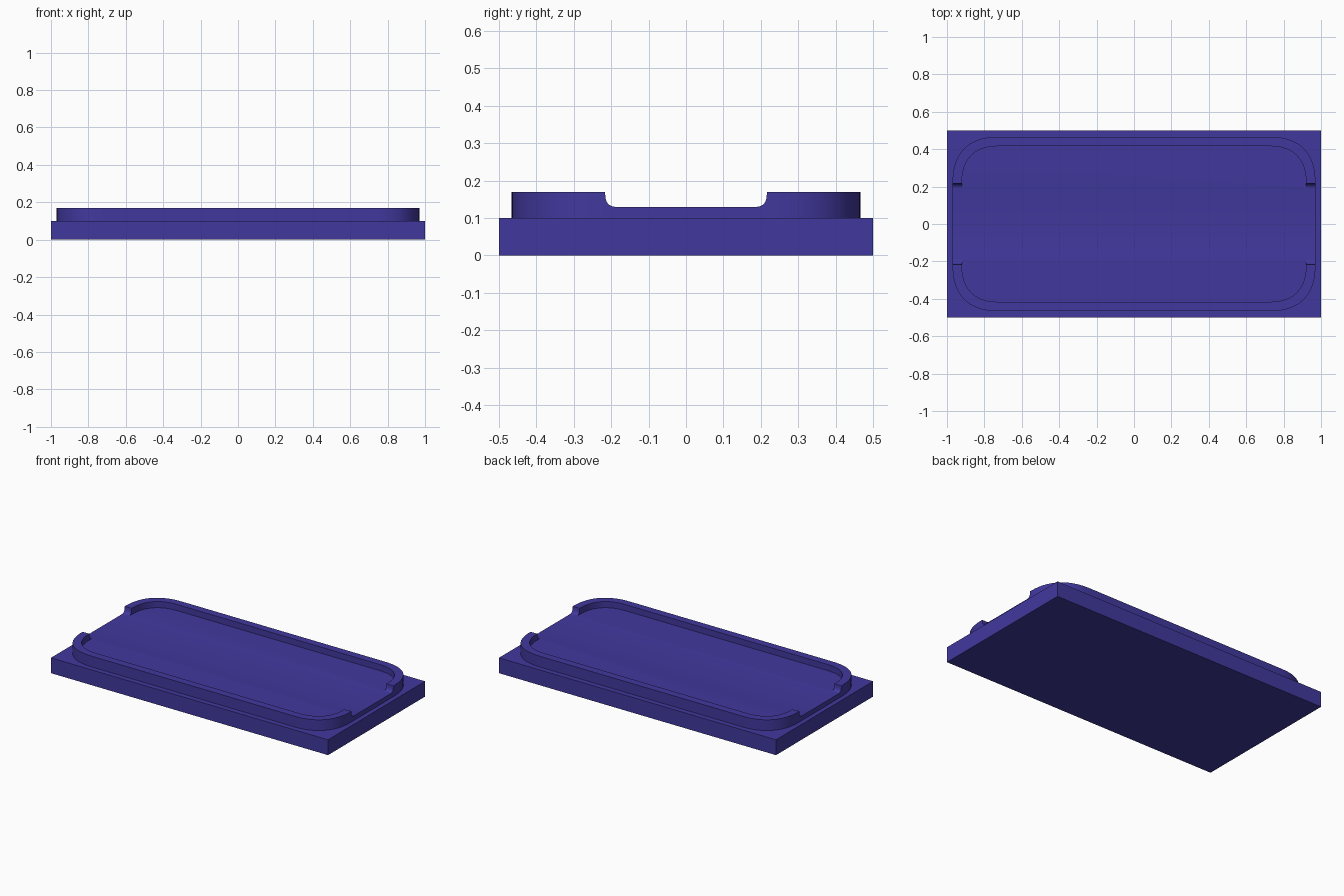
import bpy, bmesh
from math import sin, cos, pi

if "Cube" in bpy.data.objects:
    bpy.data.objects.remove(bpy.data.objects["Cube"])

BASE_Z, FLOOR_Z, RIM_Z = 0.10, 0.13, 0.17
X_OUT, X_IN = 0.97, 0.92          # rim outer / inner half length
Y_OUT = 0.466                     # rim outer half width
Y_ARC = 0.217                     # corner curves start at the finger notch
R_OUT = Y_OUT - Y_ARC
R_IN = R_OUT - (X_OUT - X_IN)
X_ARC = X_OUT - R_OUT
FILLET = 0.025
SQUARE = 2 / 2.4                  # corners are slightly squarer than a circle

mat = bpy.data.materials.new("indigo")
mat.diffuse_color = (0.053, 0.040, 0.34, 1)
mat.use_nodes = True
mat.node_tree.nodes["Principled BSDF"].inputs["Base Color"].default_value = mat.diffuse_color

# Flat rectangular base
bpy.ops.mesh.primitive_cube_add(size=1, location=(0, 0, BASE_Z / 2))
base = bpy.context.object
base.name = "base_plate"
base.scale = (2, 1, BASE_Z)
bpy.ops.object.transform_apply(location=True, rotation=False, scale=True)
base.data.materials.append(mat)


def half_stations():
    """(outer xy, inner xy, top z) along one half of the rim, notch to notch."""
    right = []
    for i in range(7):            # concave fillet at the notch end
        a = pi / 2 * i / 6
        y = Y_ARC - 0.002 - FILLET + FILLET * sin(a)
        right.append(((X_OUT, y), (X_IN, y), FLOOR_Z + FILLET * (1 - cos(a))))
    for i in range(21):           # rounded corner
        a = pi / 2 * i / 20
        c, s = max(cos(a), 0) ** SQUARE, max(sin(a), 0) ** SQUARE
        right.append(((X_ARC + R_OUT * c, Y_ARC + R_OUT * s),
                      (X_ARC + R_IN * c, Y_ARC + R_IN * s), RIM_Z))
    left = [((-o[0], o[1]), (-n[0], n[1]), z) for o, n, z in reversed(right)]
    return right + left


# Tray: notched rim, floor and outer skirt in one mesh
bm = bmesh.new()
floor, skirt = [], []
for s in (1, -1):
    rows = []
    for o, n, z in half_stations():
        pts = [(*o, FLOOR_Z), (*o, z), (*n, z), (*n, FLOOR_Z)]
        rows.append([bm.verts.new((s * x, s * y, h)) for x, y, h in pts])
    for p, q in zip(rows, rows[1:]):
        for k in range(3):
            bm.faces.new((p[k], q[k], q[k + 1], p[k + 1]))
    floor += [rows[0][0]] + [r[3] for r in rows] + [rows[-1][0]]
    skirt += [r[0] for r in rows]
bm.faces.new(floor)
low = [bm.verts.new((v.co.x, v.co.y, BASE_Z)) for v in skirt]
for i in range(len(skirt)):
    j = (i + 1) % len(skirt)
    bm.faces.new((low[i], low[j], skirt[j], skirt[i]))
bmesh.ops.remove_doubles(bm, verts=bm.verts, dist=1e-5)

mesh = bpy.data.meshes.new("tray_rim")
bm.to_mesh(mesh)
bm.free()
tray = bpy.data.objects.new("tray_rim", mesh)
bpy.context.collection.objects.link(tray)
mesh.materials.append(mat)
bpy.ops.object.select_all(action='DESELECT')
tray.select_set(True)
bpy.context.view_layer.objects.active = tray
bpy.ops.object.shade_smooth_by_angle(angle=0.6)
